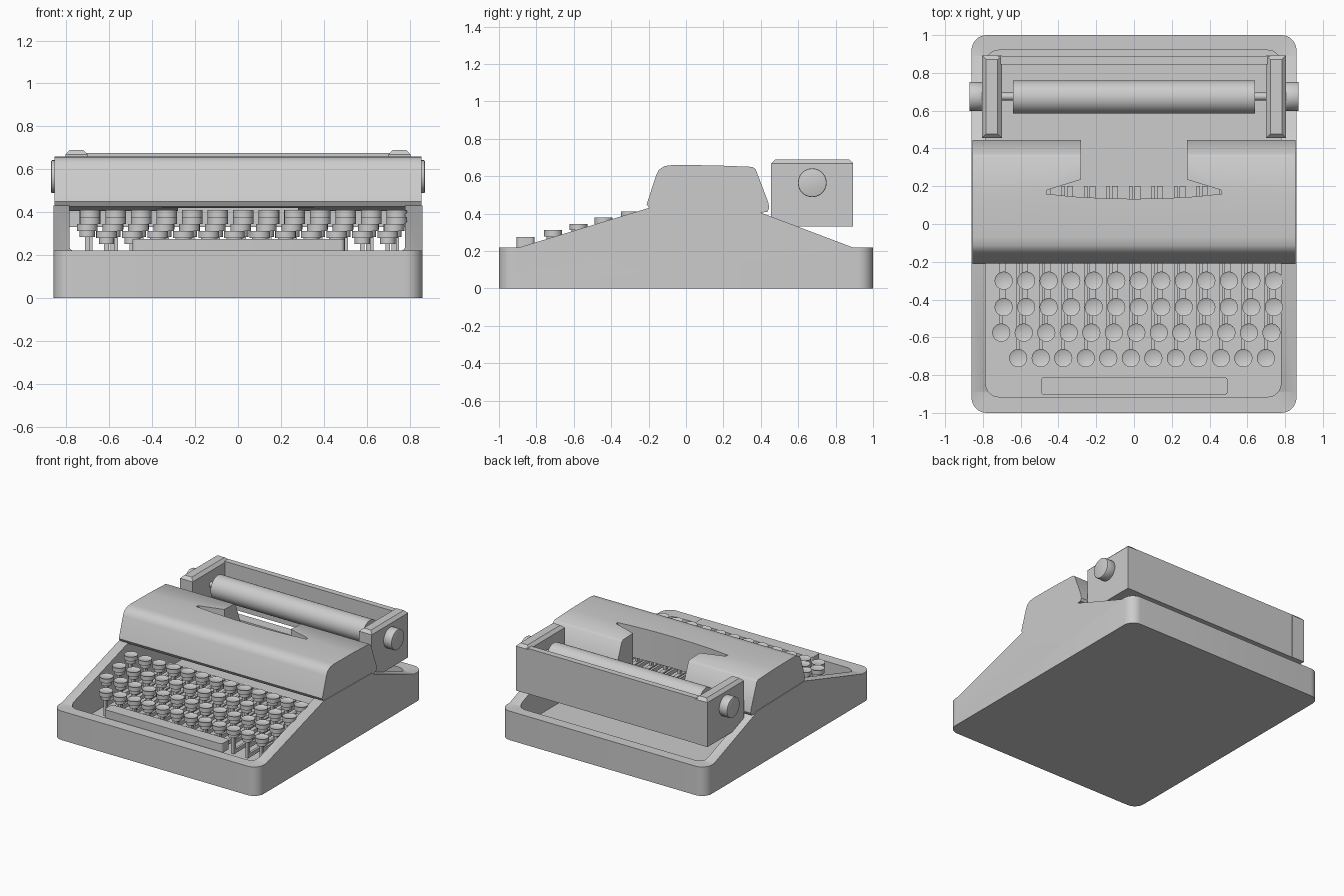
import bpy, bmesh, math
from mathutils import Matrix, Vector

if "Cube" in bpy.data.objects:
    bpy.data.objects.remove(bpy.data.objects["Cube"])

grey = bpy.data.materials.new("plain_grey")
grey.diffuse_color = (0.604, 0.604, 0.604, 1)
grey.use_nodes = True
grey.node_tree.nodes["Principled BSDF"].inputs["Base Color"].default_value = grey.diffuse_color


def finish(name, bm, angle=35):
    bmesh.ops.recalc_face_normals(bm, faces=bm.faces)
    me = bpy.data.meshes.new(name)
    bm.to_mesh(me)
    bm.free()
    me.materials.append(grey)
    ob = bpy.data.objects.new(name, me)
    bpy.context.collection.objects.link(ob)
    smooth(ob, angle)
    return ob


def smooth(ob, angle=35):
    bpy.ops.object.select_all(action='DESELECT')
    ob.select_set(True)
    bpy.context.view_layer.objects.active = ob
    bpy.ops.object.shade_smooth_by_angle(angle=math.radians(angle))


def prism(name, pts, offset):
    """Extrude a closed outline of 3D points along an offset."""
    bm = bmesh.new()
    f = bm.faces.new([bm.verts.new(p) for p in pts])
    r = bmesh.ops.extrude_face_region(bm, geom=[f])
    bmesh.ops.translate(bm, vec=offset, verts=[v for v in r["geom"] if isinstance(v, bmesh.types.BMVert)])
    return finish(name, bm)


def side_prism(name, yz, half):
    return prism(name, [(-half, y, z) for y, z in yz], (2 * half, 0, 0))


def rounded_block(name, x0, x1, y0, y1, z0, z1, r, n=8):
    pts = []
    for cx, cy, a in ((x1 - r, y1 - r, 0), (x0 + r, y1 - r, 90), (x0 + r, y0 + r, 180), (x1 - r, y0 + r, 270)):
        for i in range(n + 1):
            t = math.radians(a + 90 * i / n)
            pts.append((cx + r * math.cos(t), cy + r * math.sin(t), z0))
    return prism(name, pts, (0, 0, z1 - z0))


def boolean(ob, cutter, op):
    m = ob.modifiers.new(op.lower(), 'BOOLEAN')
    m.operation, m.object, m.solver = op, cutter, 'EXACT'
    bpy.ops.object.select_all(action='DESELECT')
    ob.select_set(True)
    bpy.context.view_layer.objects.active = ob
    bpy.ops.object.modifier_apply(modifier=m.name)
    bpy.data.objects.remove(cutter)
    smooth(ob)


def add_box(bm, x0, x1, y0, y1, z0, z1):
    m = Matrix.Translation(((x0 + x1) / 2, (y0 + y1) / 2, (z0 + z1) / 2)) @ Matrix.Diagonal((x1 - x0, y1 - y0, z1 - z0, 1))
    return bmesh.ops.create_cube(bm, size=1, matrix=m)["verts"]


def add_cyl(bm, r, z0, z1, x, y, n=24, r2=None):
    return bmesh.ops.create_cone(bm, cap_ends=True, segments=n, radius1=r, radius2=r if r2 is None else r2,
                                 depth=z1 - z0, matrix=Matrix.Translation((x, y, (z0 + z1) / 2)))["verts"]


def x_cyl(name, r, x0, x1, y, z, bevel=0.0):
    bm = bmesh.new()
    bmesh.ops.create_cone(bm, cap_ends=True, segments=32, radius1=r, radius2=r, depth=x1 - x0,
                          matrix=Matrix.Translation(((x0 + x1) / 2, y, z)) @ Matrix.Rotation(math.pi / 2, 4, 'Y'))
    if bevel:
        rims = [e for e in bm.edges if any(len(f.verts) > 4 for f in e.link_faces)]
        bmesh.ops.bevel(bm, geom=rims, offset=bevel, segments=2, affect='EDGES', profile=0.5)
    return finish(name, bm)


# Open tray with sloping side walls and rounded corners
base = side_prism("base_tray", [(-1.1, 0), (-1.1, 0.22), (-0.89, 0.22), (-0.2, 0.43), (0.38, 0.42),
                                (0.4, 0.405), (0.89, 0.22), (1.1, 0.22), (1.1, 0)], 1.0)
boolean(base, rounded_block("outline", -0.86, 0.86, -1, 1, -0.1, 0.8, 0.08), 'INTERSECT')
boolean(base, rounded_block("cavity", -0.785, 0.778, -0.915, 0.92, 0.06, 0.9, 0.07), 'DIFFERENCE')

# Hood with the type opening cut from the back
hood = side_prism("hood", [(-0.195, 0.425), (-0.21, 0.45), (-0.16, 0.605), (-0.145, 0.635), (-0.115, 0.654),
                           (-0.07, 0.66), (0.15, 0.658), (0.355, 0.65), (0.372, 0.638), (0.44, 0.46),
                           (0.445, 0.43), (0.435, 0.41), (0.4, 0.405), (0.37, 0.415)], 0.855)
half = [(0.28, 0.6), (0.28, 0.235), (0.46, 0.18), (0.465, 0.16), (0.32, 0.145), (0.16, 0.136)]
outline = half + [(0, 0.133)] + [(-x, y) for x, y in reversed(half)]
boolean(hood, prism("opening", [(x, y, 0.3) for x, y in outline], (0, 0, 0.6)), 'DIFFERENCE')

# Four rows of round keys: y, top height, first x, count
rows = [(-0.30, 0.41, -0.69, 13), (-0.44, 0.378, -0.69, 13), (-0.575, 0.345, -0.703, 13), (-0.71, 0.312, -0.613, 12)]
caps, levers = bmesh.new(), bmesh.new()
for y, top, x_start, count in rows:
    for i in range(count):
        x = x_start + 0.1192 * i
        verts = add_cyl(caps, 0.048, top - 0.033, top, x, y)
        face = max({f for v in verts for f in v.link_faces}, key=lambda f: f.calc_center_median().z)
        bmesh.ops.inset_region(caps, faces=[face], thickness=0.011)
        bmesh.ops.translate(caps, vec=(0, 0, -0.006), verts=face.verts)
        add_cyl(caps, 0.036, top - 0.06, top - 0.032, x, y)
        # Post and lever under the key
        add_box(levers, x - 0.011, x + 0.011, y - 0.012, y + 0.012, 0.12, top - 0.055)
        add_box(levers, x - 0.009, x + 0.009, y - 0.012, 0.2, 0.12, 0.15)
finish("key_caps", caps)
finish("key_levers", levers)

# Space bar and its supports
bar = rounded_block("space_bar", -0.493, 0.497, -0.905, -0.81, 0.205, 0.275, 0.02, 4)
bm = bmesh.new()
for x in (-0.35, 0.35):
    add_box(bm, x - 0.012, x + 0.012, -0.87, -0.845, 0.05, 0.21)
finish("space_bar_supports", bm)

# Carriage: end plates with chamfered tops, back plate
for side, name in ((-1, "left"), (1, "right")):
    bm = bmesh.new()
    x0, x1 = sorted((side * 0.7, side * 0.805))
    add_box(bm, x0, x1, 0.455, 0.893, 0.33, 0.69)
    edges = [e for e in bm.edges if all(v.co.z > 0.6 for v in e.verts)]
    bmesh.ops.bevel(bm, geom=edges, offset=0.022, segments=1, affect='EDGES')
    finish(name + "_carriage_end", bm, 20)
    # Knob and axle on each side
    a, b = sorted((side * 0.8, side * 0.872))
    x_cyl(name + "_knob", 0.077, a, b, 0.675, 0.565, 0.006)
    a, b = sorted((side * 0.63, side * 0.71))
    x_cyl(name + "_axle", 0.02, a, b, 0.675, 0.565)
bm = bmesh.new()
add_box(bm, -0.72, 0.72, 0.845, 0.89, 0.33, 0.675)
finish("carriage_back", bm)

# Paper roller
x_cyl("roller", 0.088, -0.64, 0.64, 0.672, 0.565)
